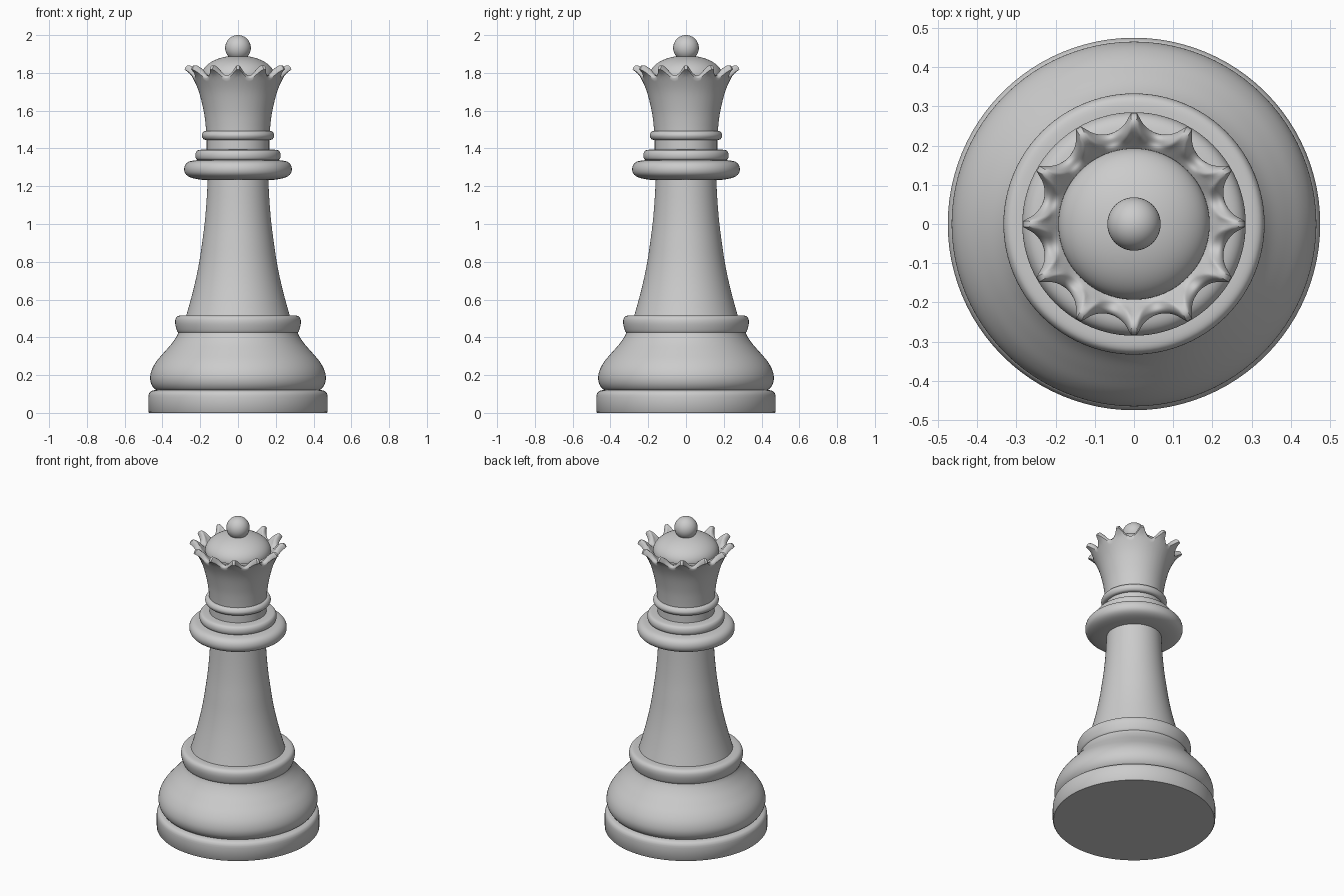
import bpy
from math import sin, cos, pi, radians

if "Cube" in bpy.data.objects:
    bpy.data.objects.remove(bpy.data.objects["Cube"])


def spline(pts, steps=5):
    """Catmull-Rom curve through (radius, height) points."""
    p = [pts[0]] + pts + [pts[-1]]
    out = []
    for i in range(1, len(p) - 2):
        a, b, c, d = p[i - 1:i + 3]
        for k in range(steps):
            t = k / steps
            out.append(tuple(0.5 * (2 * b[j] + (c[j] - a[j]) * t
                       + (2 * a[j] - 5 * b[j] + 4 * c[j] - d[j]) * t * t
                       + (3 * b[j] - a[j] - 3 * c[j] + d[j]) * t ** 3) for j in (0, 1)))
    return out + [pts[-1]]


def lathe(name, profile, seg=96, angle=40):
    """Revolve a profile (list, or function of angle giving a list) round z."""
    verts = []
    for i in range(seg):
        a = 2 * pi * i / seg
        ring = profile(a) if callable(profile) else profile
        verts += [(r * cos(a), r * sin(a), z) for r, z in ring]
    n = len(verts) // seg
    faces = [(i * n + j, (i + 1) % seg * n + j, (i + 1) % seg * n + j + 1, i * n + j + 1)
             for i in range(seg) for j in range(n - 1)]
    # flat end caps
    faces.append([i * n for i in reversed(range(seg))])
    faces.append([i * n + n - 1 for i in range(seg)])
    me = bpy.data.meshes.new(name)
    me.from_pydata(verts, [], faces)
    ob = bpy.data.objects.new(name, me)
    bpy.context.collection.objects.link(ob)
    bpy.ops.object.select_all(action='DESELECT')
    ob.select_set(True)
    bpy.context.view_layer.objects.active = ob
    bpy.ops.object.shade_smooth_by_angle(angle=radians(angle))
    return ob


# foot and bell-shaped base
lathe("base_disc", [(0.47, 0), (0.475, 0.006)] + spline(
    [(0.475, 0.085), (0.472, 0.1), (0.463, 0.113), (0.445, 0.12), (0.42, 0.122)]))
lathe("base_bell", spline(
    [(0.42, 0.115), (0.443, 0.128), (0.46, 0.155), (0.465, 0.19), (0.455, 0.232), (0.43, 0.275),
     (0.39, 0.322), (0.35, 0.368), (0.325, 0.405), (0.315, 0.43)]))
lathe("base_collar", spline(
    [(0.30, 0.418), (0.318, 0.426), (0.328, 0.45), (0.333, 0.48), (0.328, 0.503),
     (0.31, 0.515), (0.265, 0.517)]))

# tapered stem
lathe("stem", spline(
    [(0.277, 0.505), (0.25, 0.6), (0.225, 0.7), (0.205, 0.8), (0.19, 0.9),
     (0.177, 1.0), (0.168, 1.1), (0.162, 1.2), (0.16, 1.25)]))

# neck rings
lathe("large_ring", spline(
    [(0.15, 1.232), (0.2, 1.235), (0.25, 1.246), (0.277, 1.264), (0.285, 1.29),
     (0.277, 1.316), (0.255, 1.332), (0.215, 1.338)]))
lathe("middle_ring", spline(
    [(0.2, 1.334), (0.22, 1.343), (0.226, 1.362), (0.221, 1.382), (0.205, 1.392), (0.155, 1.395)]))
lathe("neck", [(0.166, 1.39), (0.166, 1.46)])
lathe("small_ring", spline(
    [(0.16, 1.444), (0.182, 1.449), (0.192, 1.469), (0.182, 1.489), (0.16, 1.494)]))

# flared crown with twelve scalloped points
FLARE = spline([(0.168, 1.485), (0.172, 1.53), (0.182, 1.6), (0.207, 1.7),
                (0.24, 1.775), (0.26, 1.803), (0.283, 1.818)])


def flare_radius(z):
    for (r0, z0), (r1, z1) in zip(FLARE, FLARE[1:]):
        if z <= z1:
            return r0 + (r1 - r0) * (z - z0) / (z1 - z0)
    return FLARE[-1][0]


def crown_section(a):
    u = abs((a * 12 / (2 * pi) + 0.5) % 1 - 0.5) * 2
    s = sin(pi / 2 * max(0, (u - 0.12) / 0.88))
    rim = 1.818 - 0.046 * s
    wall = []
    for k in range(17):
        z = 1.485 + (rim - 1.485) * k / 16
        wall.append((flare_radius(z), z))
    r = wall[-1][0]
    w = 1 - 0.35 * s
    lip = spline([(r, rim), (r - 0.006 * w, rim + 0.014 * w), (r - 0.02 * w, rim + 0.022 * w),
                  (r - 0.04 * w, rim + 0.015 * w), (0.212 - 0.012 * s, 1.798 - 0.018 * s),
                  (0.18, 1.762)], 3)
    return wall + lip[1:]


lathe("crown", crown_section, seg=240, angle=50)

# dome and finial ball
lathe("crown_dome", [(0.193 * cos(t * pi / 40), 1.785 + 0.107 * sin(t * pi / 40))
                     for t in range(20)] + [(0.001, 1.892)])
bpy.ops.mesh.primitive_uv_sphere_add(segments=48, ring_count=24, radius=0.068,
                                     location=(0, 0, 1.932))
bpy.context.object.name = "finial_ball"
bpy.ops.object.shade_smooth()
